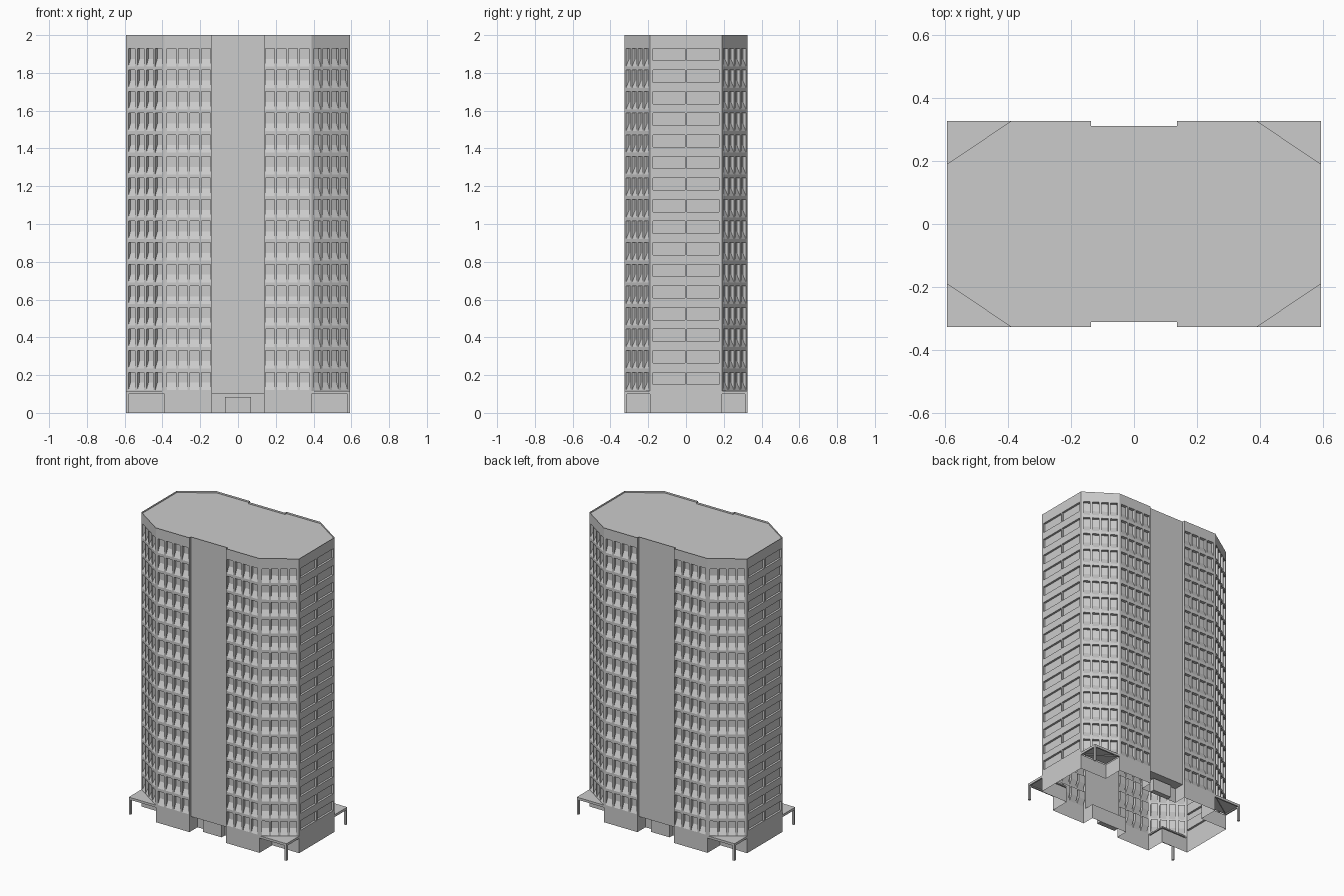
import bpy, bmesh
from mathutils import Vector

cube = bpy.data.objects.get("Cube")
if cube:
    bpy.data.objects.remove(cube)

# Main dimensions
HX, HY = 0.593, 0.326          # half size of the plan
CX, CY = 0.39, 0.19            # where the corners are cut
RX, RY = 0.137, 0.31           # shallow central recess
BASE, TOP = 0.1, 2.0
ENTRY_Y = 0.24
ROWS, STEP, FIRST_HEAD = 16, 0.1143, 0.215

grey = bpy.data.materials.new("concrete_grey")
grey.use_nodes = True
grey.diffuse_color = (0.6, 0.6, 0.6, 1)
grey.node_tree.nodes["Principled BSDF"].inputs["Base Color"].default_value = (0.6, 0.6, 0.6, 1)


def finish(bm, name):
    """Turn a bmesh into a named, coloured object."""
    bmesh.ops.remove_doubles(bm, verts=bm.verts, dist=1e-5)
    mesh = bpy.data.meshes.new(name)
    bm.to_mesh(mesh)
    bm.free()
    mesh.materials.append(grey)
    obj = bpy.data.objects.new(name, mesh)
    bpy.context.collection.objects.link(obj)
    return obj


def face(bm, points):
    return bm.faces.new([bm.verts.new(p) for p in points])


def wall(name, p, q, z_low, z_high=TOP, bays=(), height=0, sill=0, depth=0.02):
    """Wall from p to q (outside on the right), with rows of recessed windows.
    The sill slopes out from the recess to the wall face."""
    bm = bmesh.new()
    p, q = Vector((*p, 0)), Vector((*q, 0))
    along = (q - p).normalized()
    out = along.cross(Vector((0, 0, 1)))

    def at(u, z, d=0):
        return p + along * u - out * d + Vector((0, 0, z))

    us = [0, *[u for bay in bays for u in bay], (q - p).length]
    zs = [z_low]
    if bays:
        for r in range(ROWS):
            head = FIRST_HEAD + r * STEP
            zs += [head - height, head]
    zs.append(z_high)
    for i, (a, b) in enumerate(zip(us, us[1:])):
        for j, (c, e) in enumerate(zip(zs, zs[1:])):
            if i % 2 == 0 or j % 2 == 0:
                face(bm, [at(a, c), at(b, c), at(b, e), at(a, e)])
                continue
            s = c + sill
            face(bm, [at(a, s, depth), at(b, s, depth), at(b, e, depth), at(a, e, depth)])
            face(bm, [at(a, c), at(b, c), at(b, s, depth), at(a, s, depth)])
            face(bm, [at(a, e, depth), at(b, e, depth), at(b, e), at(a, e)])
            for u, flip in ((a, 1), (b, -1)):
                side = [at(u, c), at(u, s, depth), at(u, e, depth), at(u, e)]
                if (e - s) < 1e-6:
                    continue
                face(bm, side[::flip])
    return finish(bm, name)


def bays_between(start, end, count, gap):
    width = (end - start - gap * (count - 1)) / count
    return [(start + k * (width + gap), start + k * (width + gap) + width) for k in range(count)]


def box(name, low, high):
    bm = bmesh.new()
    bmesh.ops.create_cube(bm, size=1)
    low, high = Vector(low), Vector(high)
    for v in bm.verts:
        v.co = (low + high) / 2 + v.co * (high - low)
    return finish(bm, name)


def mirrored_box(name, a, b, sx, sy):
    pts = [(p[0] * sx, p[1] * sy, p[2]) for p in (a, b)]
    return box(name, [min(c) for c in zip(*pts)], [max(c) for c in zip(*pts)])


# Plan of the tower, counter-clockwise: half of it, then turned half round
half = [(-CX, -HY), (-RX, -HY), (-RX, -RY), (RX, -RY), (RX, -HY), (CX, -HY),
        (HX, -CY), (HX, CY)]
half = half[:7]
outline = half + [(HX, CY)] + [(-x, -y) for x, y in half[:6]] + [(-HX, CY), (-HX, -CY)]

for turn, side in ((1, "front"), (-1, "back")):
    def t(x, y):
        return (x * turn, y * turn)

    # Broad bays with finned windows
    fins = dict(height=0.095, sill=0.04)
    broad = CX - RX
    wall(side + "_bay_a", t(-CX, -HY), t(-RX, -HY), 0,
         bays=bays_between(0.015, broad - 0.008, 4, 0.014), **fins)
    wall(side + "_bay_b", t(RX, -HY), t(CX, -HY), 0,
         bays=bays_between(0.008, broad - 0.015, 4, 0.014), **fins)

    # Slanted corner bays
    slant = (Vector((HX, CY)) - Vector((CX, HY))).length
    slots = bays_between(0.015, slant - 0.015, 4, 0.014)
    wall(side + "_corner_a", t(CX, -HY), t(HX, -CY), BASE, bays=slots, **fins)
    wall(side + "_corner_b", t(-HX, -CY), t(-CX, -HY), BASE, bays=slots, **fins)

    # End wall with wide windows
    wall(side + "_end_wall", t(HX, -CY), t(HX, CY), 0, height=0.065, depth=0.014,
         bays=bays_between(0.014, 2 * CY - 0.014, 2, 0.012))

    # Blank central panel and its narrow returns
    wall(side + "_central_panel", t(-RX, -RY), t(RX, -RY), BASE)
    wall(side + "_return_a", t(-RX, -HY), t(-RX, -RY), BASE)
    wall(side + "_return_b", t(RX, -RY), t(RX, -HY), BASE)

    # Entrance recess with porch
    wall(side + "_entry_cheek_a", t(-RX, -HY), t(-RX, -ENTRY_Y), 0, BASE)
    wall(side + "_entry_cheek_b", t(RX, -ENTRY_Y), t(RX, -HY), 0, BASE)
    wall(side + "_entry_back", t(-RX, -ENTRY_Y), t(RX, -ENTRY_Y), 0, BASE)
    bm = bmesh.new()
    face(bm, [(*t(x, y), BASE) for x, y in
              ((-RX, -RY), (-RX, -ENTRY_Y), (RX, -ENTRY_Y), (RX, -RY))])
    finish(bm, side + "_entry_soffit")
    mirrored_box(side + "_entry_porch", (-0.07, -0.275, 0), (0.07, -ENTRY_Y, 0.085), turn, turn)

# Open ground-floor corners: set-back walls, canopy and post
for sx, sy, name in ((1, -1, "front_left"), (-1, -1, "front_right"),
                     (1, 1, "back_left"), (-1, 1, "back_right")):
    a, b, c = (CX * sx, HY * sy), (CX * sx, CY * sy), (HX * sx, CY * sy)
    if sx * sy > 0:
        a, c = c, a
    wall(name + "_setback_a", a, b, 0, BASE)
    wall(name + "_setback_b", b, c, 0, BASE)
    mirrored_box(name + "_canopy", (CX, CY, 0.107), (HX, HY, 0.116), sx, sy)
    mirrored_box(name + "_canopy_rim_long", (CX, HY - 0.01, BASE), (HX, HY, 0.107), sx, sy)
    mirrored_box(name + "_canopy_rim_short", (HX - 0.01, CY, BASE), (HX, HY - 0.01, 0.107), sx, sy)
    mirrored_box(name + "_post", (HX - 0.014, HY - 0.014, 0), (HX, HY, BASE), sx, sy)

# Flat roof sunk behind a thin parapet
bm = bmesh.new()
roof = face(bm, [(x, y, TOP) for x, y in outline])
bmesh.ops.inset_region(bm, faces=[roof], thickness=0.008)
sunk = bmesh.ops.extrude_discrete_faces(bm, faces=[roof])["faces"][0]
bmesh.ops.translate(bm, verts=sunk.verts, vec=(0, 0, -0.012))
finish(bm, "roof")
